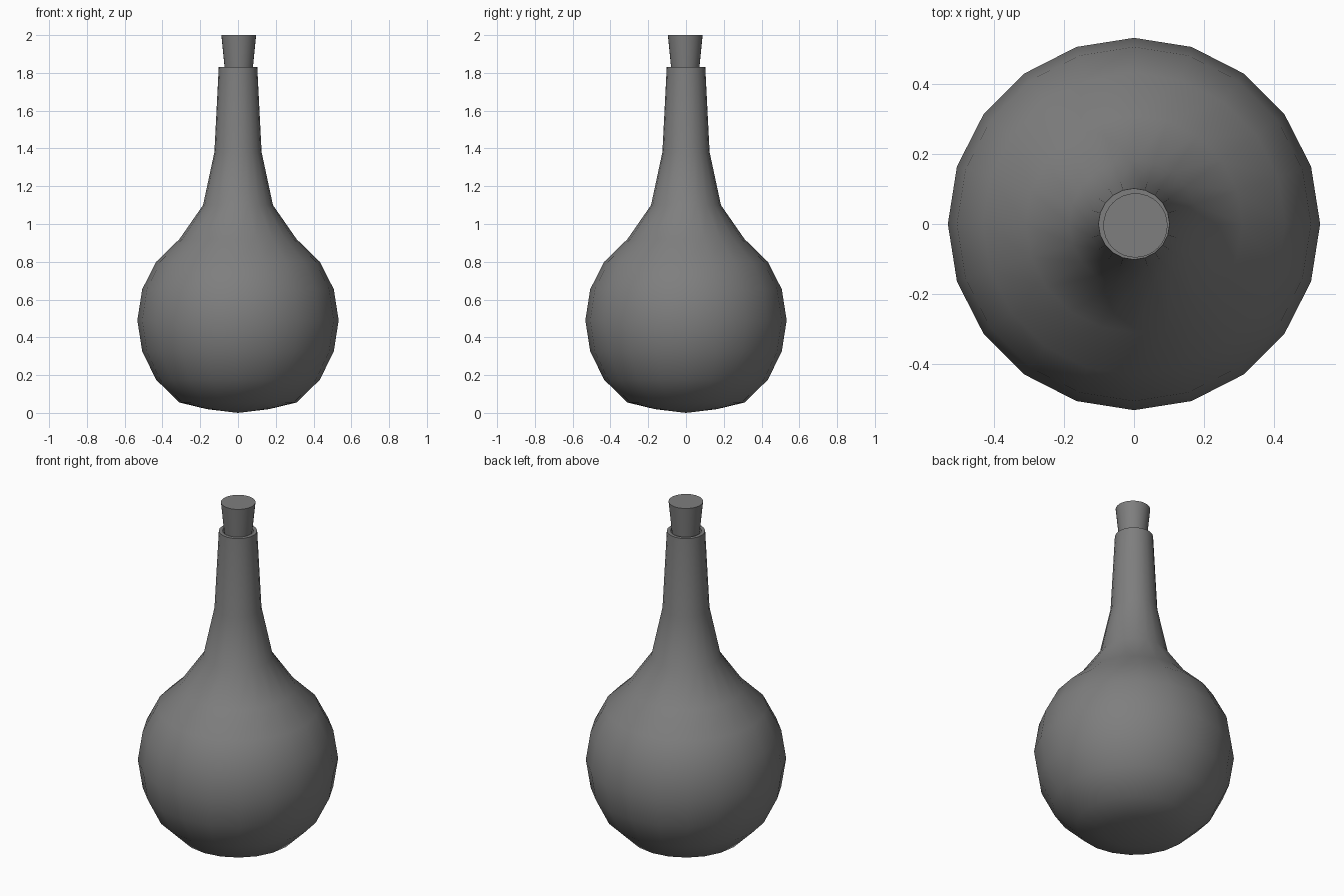
import bpy, bmesh, math
from mathutils import Matrix, Vector

cube = bpy.data.objects.get("Cube")
if cube:
    bpy.data.objects.remove(cube, do_unlink=True)

grey = bpy.data.materials.new("mid_grey")
grey.use_nodes = True
colour = (0.21, 0.21, 0.21, 1)
grey.diffuse_color = colour
grey.node_tree.nodes["Principled BSDF"].inputs["Base Color"].default_value = colour


def lathe(name, profile, sides, location=(0, 0, 0)):
    """Spin a (radius, height) profile around z into a smooth object."""
    bm = bmesh.new()
    verts = [bm.verts.new((r, 0, z)) for r, z in profile]
    edges = [bm.edges.new(pair) for pair in zip(verts, verts[1:])]
    bmesh.ops.spin(bm, geom=verts + edges, cent=(0, 0, 0), axis=(0, 0, 1),
                   angle=math.tau, steps=sides, use_merge=True)
    bmesh.ops.remove_doubles(bm, verts=bm.verts, dist=0.0005)
    bmesh.ops.recalc_face_normals(bm, faces=bm.faces)
    mesh = bpy.data.meshes.new(name)
    bm.to_mesh(mesh)
    bm.free()
    mesh.materials.append(grey)
    obj = bpy.data.objects.new(name, mesh)
    obj.location = location
    bpy.context.collection.objects.link(obj)
    bpy.ops.object.select_all(action='DESELECT')
    obj.select_set(True)
    bpy.context.view_layer.objects.active = obj
    bpy.ops.object.shade_smooth_by_angle(angle=math.radians(40))
    return obj


# Round flask with a long neck, flat rim and a closed socket for the stopper
lathe("flask", [
    (0, 0), (0.165, 0.02), (0.31, 0.055), (0.433, 0.175), (0.507, 0.325),
    (0.533, 0.49), (0.507, 0.655), (0.433, 0.8), (0.31, 0.92),
    (0.185, 1.1), (0.125, 1.38), (0.102, 1.83),
    (0.082, 1.83), (0.082, 1.74), (0, 1.74),
], 20)

# Tapered stopper, set slightly off centre
lathe("stopper", [(0, 1.74), (0.066, 1.74), (0.092, 2.0), (0, 2.0)], 32,
      (0.004, -0.004, 0))
